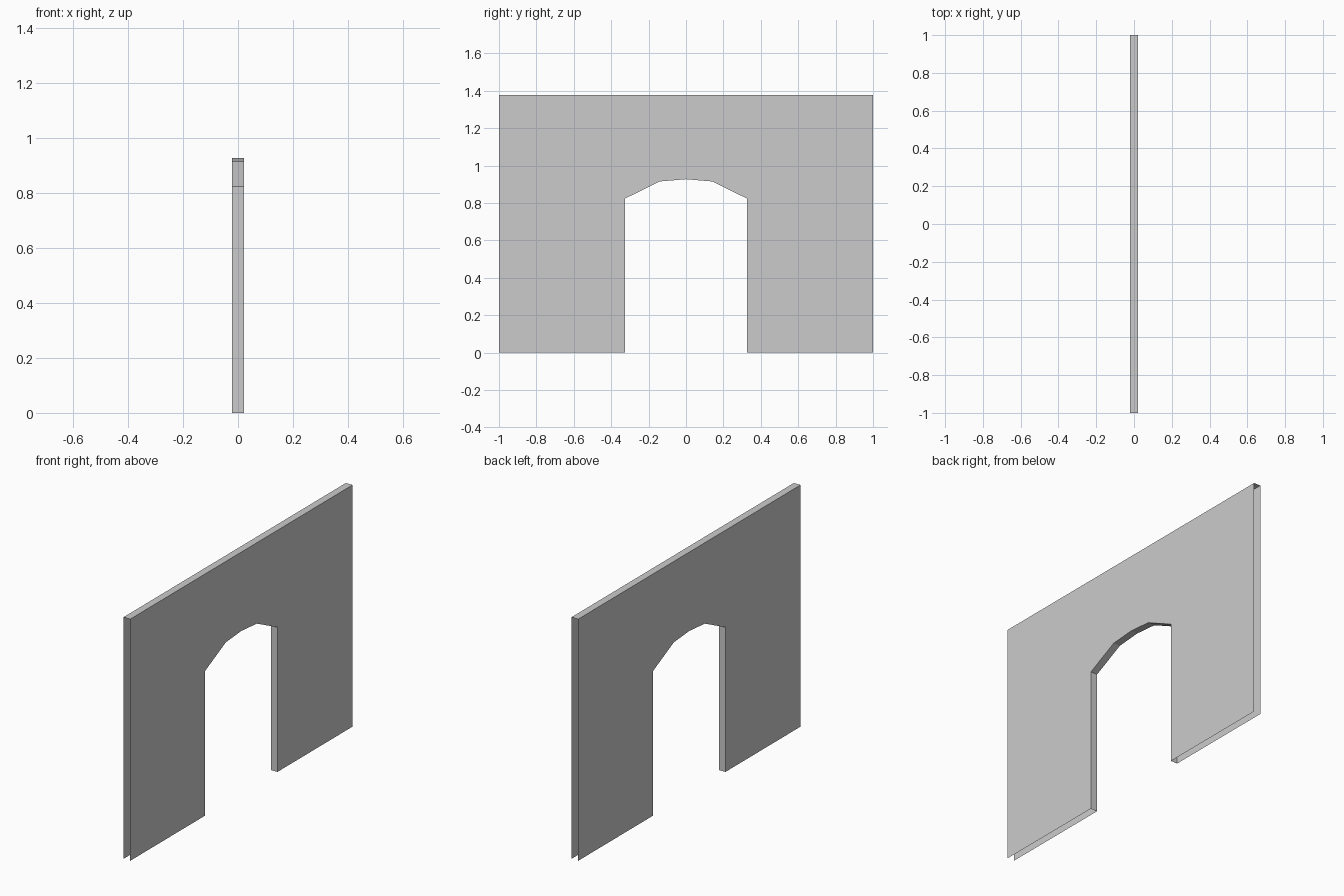
import bpy, bmesh

cube = bpy.data.objects.get("Cube")
if cube:
    bpy.data.objects.remove(cube, do_unlink=True)

HALF_THICK = 0.021
HEIGHT = 1.376

# Plain grey plaster
grey = bpy.data.materials.new("plain_grey")
grey.use_nodes = True
colour = (0.6, 0.6, 0.6, 1)
grey.diffuse_color = colour
grey.node_tree.nodes["Principled BSDF"].inputs["Base Color"].default_value = colour

# Half outline (y, z): outer top, outer foot, jamb foot, spring, arch shoulder
half = [(1, HEIGHT), (1, 0), (0.325, 0), (0.325, 0.824), (0.14, 0.915)]
outline = half + [(0, 0.927)] + [(-y, z) for y, z in reversed(half)]

# Wall: two flat sides joined by the top edge and the arch lining
bm = bmesh.new()
near = [bm.verts.new((HALF_THICK, y, z)) for y, z in outline]
far = [bm.verts.new((-HALF_THICK, y, z)) for y, z in outline]
bm.faces.new(near)
bm.faces.new(far[::-1])
count = len(outline)
for i in range(count):
    j = (i + 1) % count
    (y1, z1), (y2, z2) = outline[i], outline[j]
    outer_end = abs(y1) == 1 and y1 == y2
    foot = z1 == 0 and z2 == 0
    # The outer ends and the feet stay open
    if not (outer_end or foot):
        bm.faces.new((near[i], far[i], far[j], near[j]))
bmesh.ops.recalc_face_normals(bm, faces=bm.faces)
# Keep normals pointing outward on the open shell
bm.faces.ensure_lookup_table()
if bm.faces[0].normal.x < 0:
    bmesh.ops.reverse_faces(bm, faces=bm.faces)

mesh = bpy.data.meshes.new("archway_wall")
bm.to_mesh(mesh)
bm.free()
mesh.materials.append(grey)
wall = bpy.data.objects.new("archway_wall", mesh)
bpy.context.collection.objects.link(wall)
